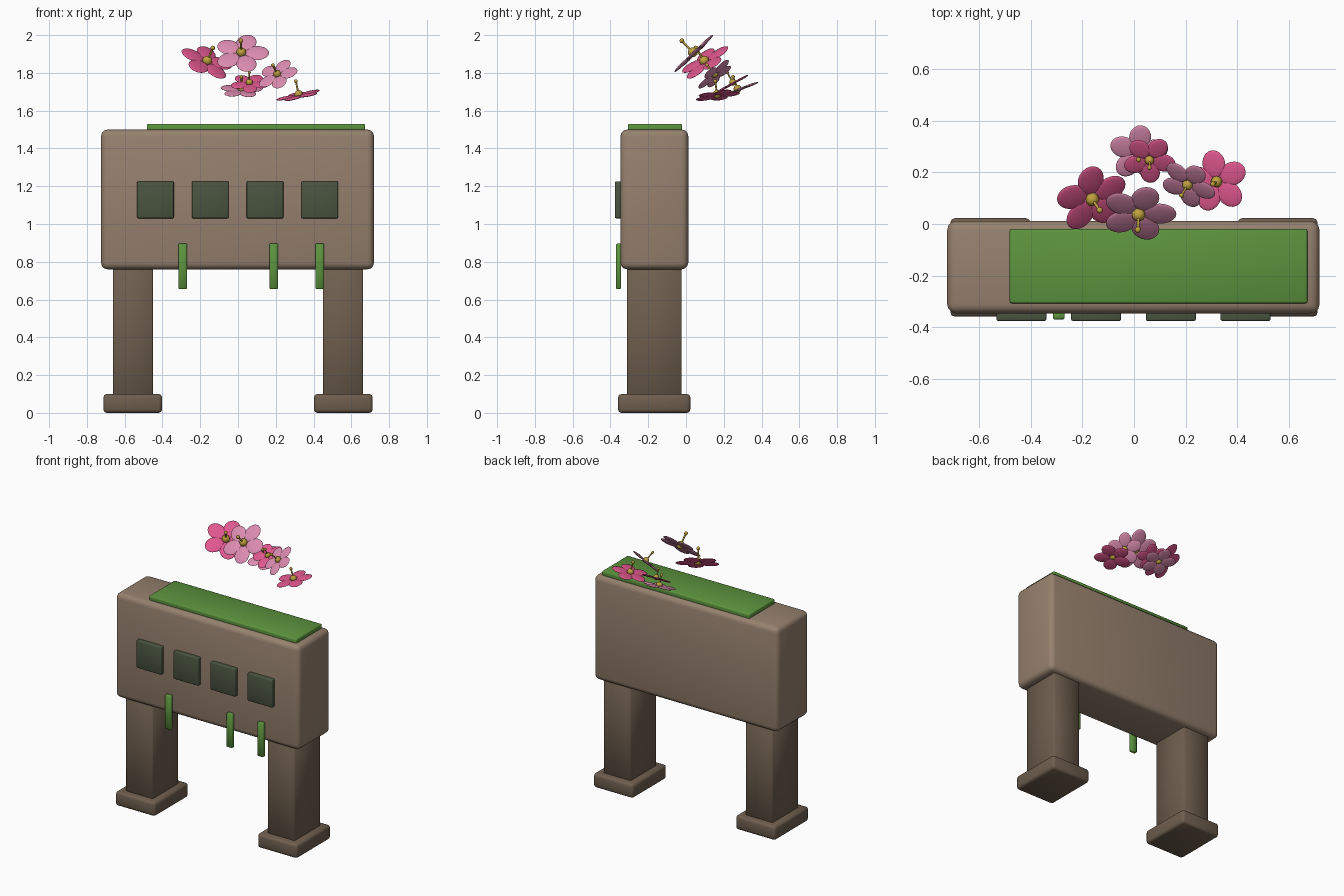
import bpy, bmesh, math
from mathutils import Matrix, Vector

if "Cube" in bpy.data.objects:
    bpy.data.objects.remove(bpy.data.objects["Cube"])


def material(name, r, g, b):
    lin = [((c / 255 + 0.055) / 1.055) ** 2.4 for c in (r, g, b)]
    m = bpy.data.materials.new(name)
    m.diffuse_color = (*lin, 1)
    m.use_nodes = True
    m.node_tree.nodes["Principled BSDF"].inputs["Base Color"].default_value = m.diffuse_color
    return m


STONE = material("light stone", 150, 129, 110)
DARK_STONE = material("dark stone", 110, 94, 78)
MOSS = material("moss green", 92, 148, 62)
PANE = material("dark green pane", 74, 85, 64)
PINK = material("deep pink", 224, 88, 142)
PALE = material("pale pink", 220, 140, 176)
GOLD = material("gold", 192, 162, 62)


def finish(name, bm, mats, smooth_angle):
    me = bpy.data.meshes.new(name)
    bm.to_mesh(me)
    bm.free()
    for m in mats:
        me.materials.append(m)
    ob = bpy.data.objects.new(name, me)
    bpy.context.collection.objects.link(ob)
    bpy.ops.object.select_all(action='DESELECT')
    ob.select_set(True)
    bpy.context.view_layer.objects.active = ob
    bpy.ops.object.shade_smooth_by_angle(angle=math.radians(smooth_angle))
    return ob


def box(name, x, y, z, mat, bevel=0.0, segments=2):
    """Box from (low, high) ranges, with rounded edges."""
    bm = bmesh.new()
    size = [r[1] - r[0] for r in (x, y, z)]
    mid = [(r[1] + r[0]) / 2 for r in (x, y, z)]
    bmesh.ops.create_cube(bm, size=1, matrix=Matrix.Translation(mid) @ Matrix.Diagonal((*size, 1)))
    if bevel:
        bmesh.ops.bevel(bm, geom=bm.edges[:], offset=bevel, segments=segments,
                        profile=0.5, affect='EDGES')
    return finish(name, bm, [mat], 50)


def flower(name, centre, normal, radius, phase, mat):
    """Five flat oval petals, a round heart and one stamen with a ball tip."""
    n = Vector(normal).normalized()
    u = (Vector((1, 0, 0)) - n * n.x).normalized()
    v = n.cross(u)
    frame = Matrix.Translation(centre) @ Matrix((u, v, n)).transposed().to_4x4() @ Matrix.Scale(radius, 4)
    bm = bmesh.new()
    for i in range(5):
        place = (Matrix.Rotation(math.radians(phase + 72 * i), 4, 'Z')
                 @ Matrix.Translation((0.57, 0, 0)) @ Matrix.Diagonal((0.44, 0.37, 0.06, 1)))
        bmesh.ops.create_uvsphere(bm, u_segments=20, v_segments=10, radius=1, matrix=frame @ place)
    petal_faces = len(bm.faces)
    bmesh.ops.create_uvsphere(bm, u_segments=14, v_segments=8, radius=0.18,
                              matrix=frame @ Matrix.Translation((0, 0, 0.06)))
    bmesh.ops.create_cone(bm, cap_ends=True, segments=8, radius1=0.04, radius2=0.04, depth=0.6,
                          matrix=frame @ Matrix.Translation((0, 0, 0.33)))
    bmesh.ops.create_uvsphere(bm, u_segments=10, v_segments=6, radius=0.085,
                              matrix=frame @ Matrix.Translation((0, 0, 0.64)))
    bm.faces.ensure_lookup_table()
    for f in bm.faces[petal_faces:]:
        f.material_index = 1
    finish(name, bm, [mat, GOLD], 60)


# Main stone block with moss on top
box("stone_block", (-0.725, 0.72), (-0.347, 0.012), (0.76, 1.5), STONE, 0.035, 3)
box("moss_top", (-0.483, 0.673), (-0.308, -0.02), (1.49, 1.53), MOSS, 0.008)

# Legs and feet
for side, s in (("left", -1), ("right", 1)):
    box(side + "_leg", sorted((s * 0.45, s * 0.663)), (-0.312, -0.023), (0.05, 0.79), DARK_STONE, 0.006, 1)
    box(side + "_foot", sorted((s * 0.402, s * 0.713)), (-0.36, 0.023), (0, 0.1), DARK_STONE, 0.018)

# Row of panes on the front
for i in range(4):
    cx = -0.437 + 0.29 * i
    box(f"pane_{i + 1}", (cx - 0.097, cx + 0.097), (-0.376, -0.33), (1.03, 1.226), PANE, 0.006)

# Hanging vines
for i, cx in enumerate((-0.292, 0.19, 0.432)):
    box(f"vine_{i + 1}", (cx - 0.023, cx + 0.023), (-0.37, -0.343), (0.656, 0.896), MOSS, 0.004, 1)

# Floating blossoms
flower("blossom_1", (-0.165, 0.10, 1.858), (0.34, -0.5, 0.79), 0.145, 20, PINK)
flower("blossom_2", (0.018, 0.042, 1.903), (-0.03, -0.69, 0.72), 0.145, 0, PALE)
flower("blossom_3", (0.06, 0.25, 1.745), (0.0, -0.48, 0.87), 0.102, -15, PINK)
flower("blossom_4", (0.21, 0.155, 1.79), (-0.35, -0.6, 0.7), 0.112, -10, PALE)
flower("blossom_5", (0.322, 0.165, 1.68), (-0.2, -0.13, 0.97), 0.122, 28, PINK)
flower("blossom_6", (0.018, 0.275, 1.71), (0.0, -0.35, 0.93), 0.115, 13, PALE)
